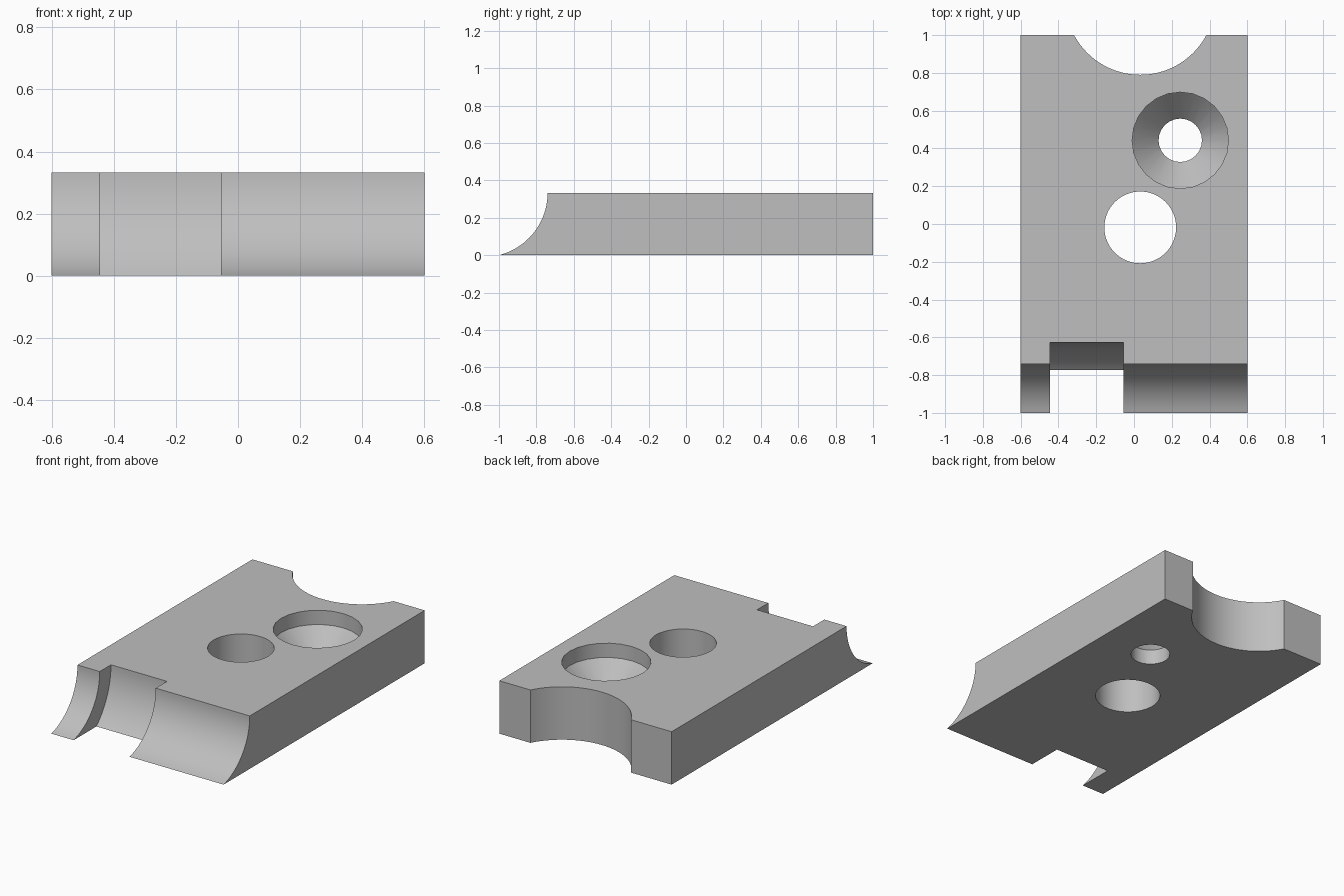
import bpy, bmesh, math
from mathutils import Matrix, Vector

if "Cube" in bpy.data.objects:
    bpy.data.objects.remove(bpy.data.objects["Cube"])

H = 0.333                 # plate thickness
HALF_W = 0.6
ARC_Y = -1.083            # axis of the concave front edge, level with the top

grey = bpy.data.materials.new("plain grey")
grey.use_nodes = True
color = (0.52, 0.52, 0.52, 1)
grey.diffuse_color = color
grey.node_tree.nodes["Principled BSDF"].inputs["Base Color"].default_value = color


def to_object(name, bm):
    bmesh.ops.recalc_face_normals(bm, faces=bm.faces)
    mesh = bpy.data.meshes.new(name)
    bm.to_mesh(mesh)
    bm.free()
    mesh.materials.append(grey)
    obj = bpy.data.objects.new(name, mesh)
    bpy.context.collection.objects.link(obj)
    return obj


def cylinder(name, center, radius, depth, segments=96, along_x=False):
    bm = bmesh.new()
    turn = Matrix.Rotation(math.pi / 2, 4, 'Y') if along_x else Matrix()
    bmesh.ops.create_cone(bm, cap_ends=True, segments=segments, radius1=radius,
                          radius2=radius, depth=depth,
                          matrix=Matrix.Translation(center) @ turn)
    return to_object(name, bm)


def lathe(name, center, profile, segments):
    """Solid of revolution from (radius, z) pairs, capped at both ends."""
    bm = bmesh.new()
    rings = []
    for r, z in profile:
        rings.append([bm.verts.new((center[0] + r * math.cos(a), center[1] + r * math.sin(a), z))
                      for a in (math.tau * i / segments for i in range(segments))])
    for low, high in zip(rings, rings[1:]):
        for i in range(segments):
            j = (i + 1) % segments
            bm.faces.new((low[i], low[j], high[j], high[i]))
    bm.faces.new(rings[0])
    bm.faces.new(rings[-1])
    return to_object(name, bm)


# Plate: side profile with a concave front edge, extruded across the width
radius = 0.343
end = math.asin(H / radius)
profile = [(1, 0), (1, H)]
for i in range(25):
    a = end * i / 24
    profile.append((ARC_Y + radius * math.cos(a), H - radius * math.sin(a)))
profile[-1] = (-1, 0)
bm = bmesh.new()
side = bm.faces.new([bm.verts.new((-HALF_W, y, z)) for y, z in profile])
grown = bmesh.ops.extrude_face_region(bm, geom=[side])
bmesh.ops.translate(bm, vec=Vector((2 * HALF_W, 0, 0)),
                    verts=[v for v in grown["geom"] if isinstance(v, bmesh.types.BMVert)])
plate = to_object("plate", bm)

# Cutters: front notch, rear scoop, straight hole, countersunk screw hole
cutters = [
    cylinder("notch_cutter", (-0.25, ARC_Y, H), 0.455, 0.39, 128, along_x=True),
    cylinder("rear_scoop_cutter", (0.033, 1.187, H / 2), 0.397, 1),
    cylinder("round_hole_cutter", (0.033, -0.018, H / 2), 0.19, 1, 64),
    lathe("screw_hole_cutter", (0.245, 0.443),
          [(0.115, -0.2), (0.115, 0.095), (0.255, 0.243), (0.255, 0.6)], 24),
]
for cutter in cutters:
    cutter.hide_render = True
    mod = plate.modifiers.new(cutter.name, 'BOOLEAN')
    mod.operation = 'DIFFERENCE'
    mod.solver = 'EXACT'
    mod.object = cutter

bpy.ops.object.select_all(action='DESELECT')
plate.select_set(True)
bpy.context.view_layer.objects.active = plate
for cutter in cutters:
    bpy.ops.object.modifier_apply(modifier=cutter.name)
    bpy.data.objects.remove(cutter)
bpy.ops.object.shade_smooth_by_angle(angle=math.radians(25))
